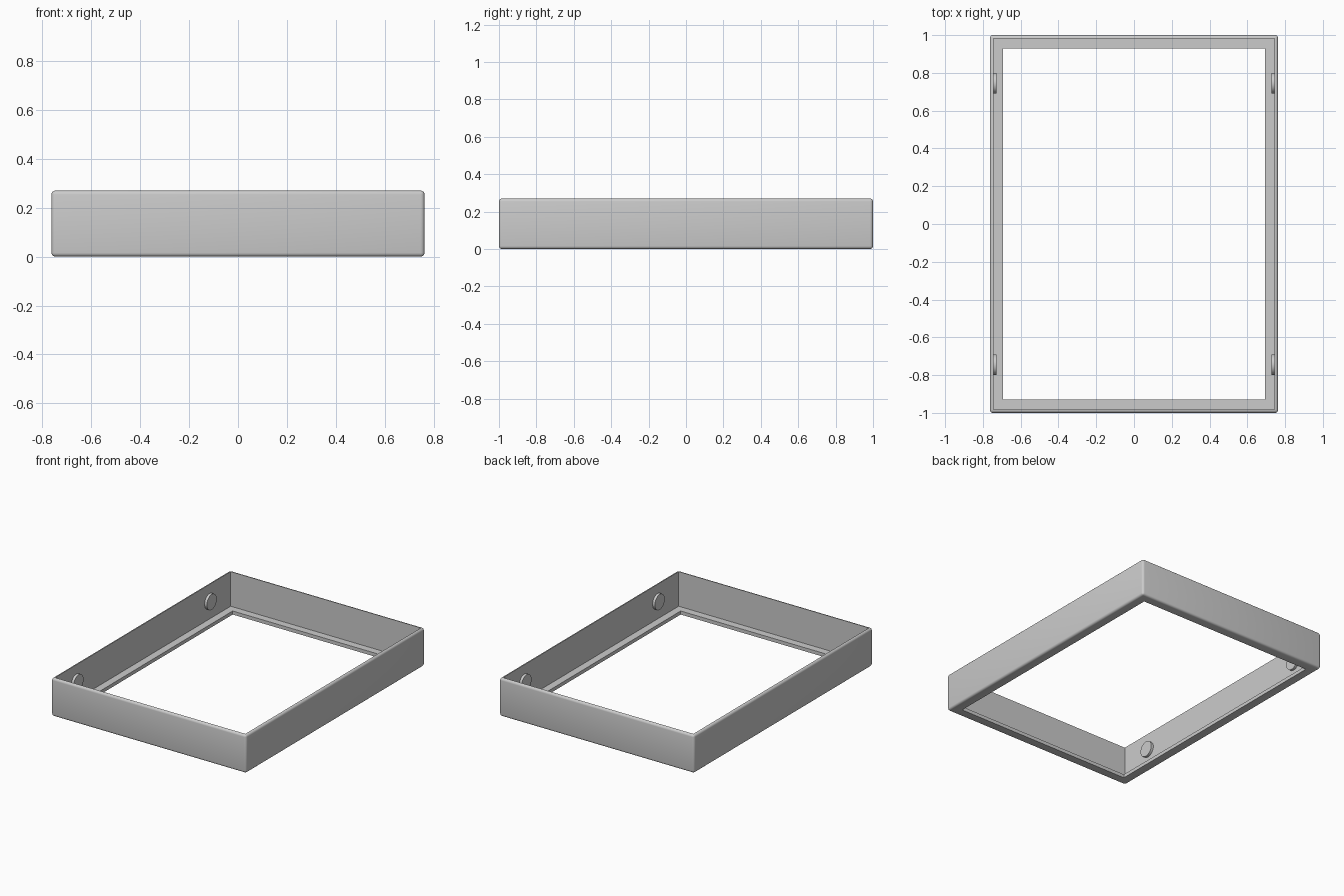
import bpy, bmesh, math
from mathutils import Matrix

if "Cube" in bpy.data.objects:
    bpy.data.objects.remove(bpy.data.objects["Cube"])

grey = bpy.data.materials.new("mid grey")
grey.diffuse_color = (0.6, 0.6, 0.6, 1)
grey.use_nodes = True
grey.node_tree.nodes["Principled BSDF"].inputs["Base Color"].default_value = grey.diffuse_color


def finish(name, bm):
    bmesh.ops.recalc_face_normals(bm, faces=bm.faces[:])
    mesh = bpy.data.meshes.new(name)
    bm.to_mesh(mesh)
    bm.free()
    mesh.materials.append(grey)
    obj = bpy.data.objects.new(name, mesh)
    bpy.context.collection.objects.link(obj)
    bpy.ops.object.select_all(action='DESELECT')
    obj.select_set(True)
    bpy.context.view_layer.objects.active = obj
    bpy.ops.object.shade_smooth_by_angle(angle=math.radians(35))
    return obj


HX, HY, H = 0.763, 1.0, 0.27
WALL, LIP, LIP_H = 0.018, 0.07, 0.025

# Tray frame: L-shaped section (inset, height) carried around a rectangle
section = [(0, 0), (0, H), (WALL, H), (WALL, LIP_H), (LIP, LIP_H), (LIP, 0)]
bm = bmesh.new()
rings = []
for inset, z in section:
    x, y = HX - inset, HY - inset
    rings.append([bm.verts.new((sx * x, sy * y, z))
                  for sx, sy in ((-1, -1), (1, -1), (1, 1), (-1, 1))])
for a, b in zip(rings, rings[1:] + rings[:1]):
    for i in range(4):
        j = (i + 1) % 4
        bm.faces.new((a[i], a[j], b[j], b[i]))

# Round every outer edge of the frame
outer = set(rings[0] + rings[1])
edges = [e for e in bm.edges if e.verts[0] in outer and e.verts[1] in outer]
bmesh.ops.bevel(bm, geom=edges, offset=0.016, offset_type='OFFSET',
                segments=5, profile=0.5, affect='EDGES')
finish("tray_frame", bm)

# Round snap studs on the inside of the long walls
for sx, side in ((-1, "left"), (1, "right")):
    for sy, end in ((-1, "front"), (1, "back")):
        bm = bmesh.new()
        place = (Matrix.Translation((sx * (HX - WALL - 0.007), sy * 0.745, 0.15))
                 @ Matrix.Rotation(math.pi / 2, 4, 'Y'))
        bmesh.ops.create_cone(bm, cap_ends=True, segments=32, radius1=0.055,
                              radius2=0.055, depth=0.022, matrix=place)
        finish(f"{side}_{end}_stud", bm)
